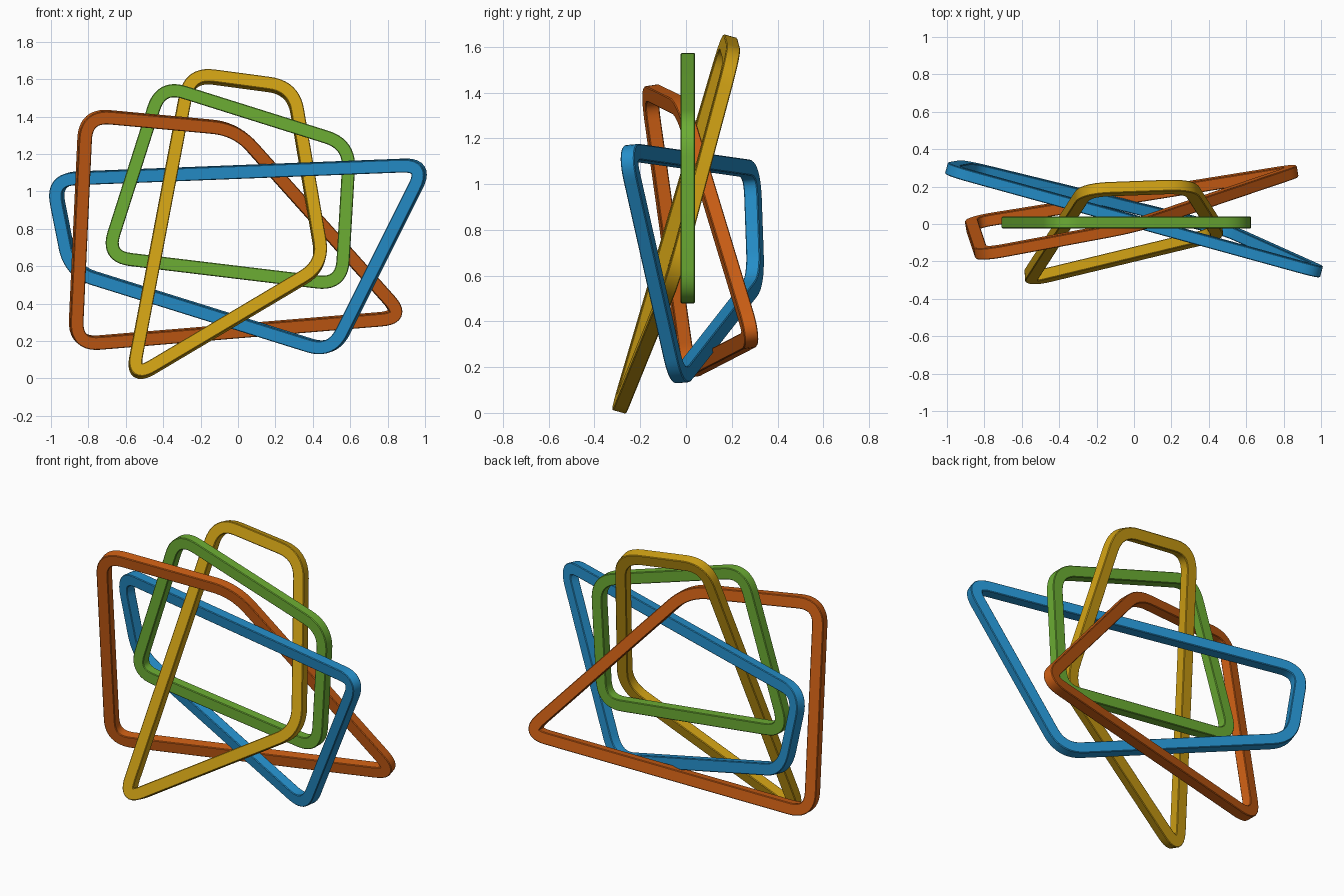
import bpy
import bmesh
from mathutils import Vector

cube = bpy.data.objects.get("Cube")
if cube:
    bpy.data.objects.remove(cube, do_unlink=True)

HALF_W = 0.035    # half width of a band, within its plane
HALF_T = 0.031    # half thickness of a band, across its plane
CHAMFER = 0.004
ROUND = 0.13      # distance from each corner where rounding starts
STEPS = 10


def make_material(name, rgb):
    mat = bpy.data.materials.new(name)
    mat.use_nodes = True
    colour = (*rgb, 1.0)
    mat.diffuse_color = colour
    bsdf = next(n for n in mat.node_tree.nodes if n.type == 'BSDF_PRINCIPLED')
    bsdf.inputs["Base Color"].default_value = colour
    bsdf.inputs["Roughness"].default_value = 0.6
    return mat


def rounded_path(corners):
    """Points, tangents and curvature radii of a closed path with rounded corners."""
    path = []
    count = len(corners)
    for i, corner in enumerate(corners):
        start = corner + (corners[i - 1] - corner).normalized() * ROUND
        end = corner + (corners[(i + 1) % count] - corner).normalized() * ROUND
        bend = 2 * (start - 2 * corner + end)
        for s in range(STEPS + 1):
            t = s / STEPS
            point = start * (1 - t) ** 2 + corner * 2 * t * (1 - t) + end * t * t
            speed = 2 * (1 - t) * (corner - start) + 2 * t * (end - corner)
            radius = speed.length ** 3 / speed.cross(bend).length
            path.append((point, speed.normalized(), radius))
    return path


def make_ring(name, corners_xz, plane, mat):
    """Sweep a chamfered rectangle round a polygon lying on y = a + b*x + c*z."""
    a, b, c = plane
    corners = [Vector((x, a + b * x + c * z, z)) for x, z in corners_xz]
    normal = Vector((-b, 1, -c)).normalized()
    centre = sum(corners, Vector()) / len(corners)
    w, t, k = HALF_W, HALF_T, CHAMFER
    section = [(w - k, t), (w, t - k), (w, k - t), (w - k, -t),
               (k - w, -t), (-w, k - t), (-w, t - k), (k - w, t)]

    bm = bmesh.new()
    rings = []
    for point, tangent, radius in rounded_path(corners):
        inward = normal.cross(tangent)
        if inward.dot(centre - point) < 0:
            inward.negate()
        # keep the inner edge from folding over itself in tight corners
        rings.append([bm.verts.new(point + inward * min(u, radius * 0.97 + (u - w))
                                   + normal * v) if u > 0 else
                      bm.verts.new(point + inward * u + normal * v)
                      for u, v in section])
    n = len(section)
    for i, ring in enumerate(rings):
        previous = rings[i - 1]
        for j in range(n):
            bm.faces.new((previous[j], previous[(j + 1) % n],
                          ring[(j + 1) % n], ring[j]))
    bmesh.ops.recalc_face_normals(bm, faces=bm.faces)
    mesh = bpy.data.meshes.new(name)
    bm.to_mesh(mesh)
    bm.free()
    mesh.materials.append(mat)
    obj = bpy.data.objects.new(name, mesh)
    bpy.context.collection.objects.link(obj)
    bpy.ops.object.select_all(action='DESELECT')
    obj.select_set(True)
    bpy.context.view_layer.objects.active = obj
    bpy.ops.object.shade_smooth_by_angle(angle=0.5)
    return obj


# Four interlocked rings: corners (x, z), plane (a, b, c), colour
make_ring("blue_ring",
          [(-0.99, 1.065), (1.008, 1.143), (0.505, 0.138), (-0.893, 0.574)],
          (0.114, -0.272, -0.089), make_material("blue", (0.018, 0.27, 0.58)))
make_ring("orange_ring",
          [(-0.814, 1.408), (-0.012, 1.334), (0.891, 0.327), (-0.871, 0.181)],
          (0.185, 0.173, -0.148), make_material("orange", (0.60, 0.112, 0.007)))
make_ring("yellow_ring",
          [(-0.258, 1.628), (0.295, 1.554), (0.457, 0.604), (-0.568, -0.005)],
          (-0.255, 0.075, 0.28), make_material("yellow", (0.62, 0.35, 0.007)))
make_ring("green_ring",
          [(-0.411, 1.568), (0.598, 1.251), (0.554, 0.50), (-0.703, 0.651)],
          (0.008, 0.0, 0.0), make_material("green", (0.15, 0.42, 0.034)))
